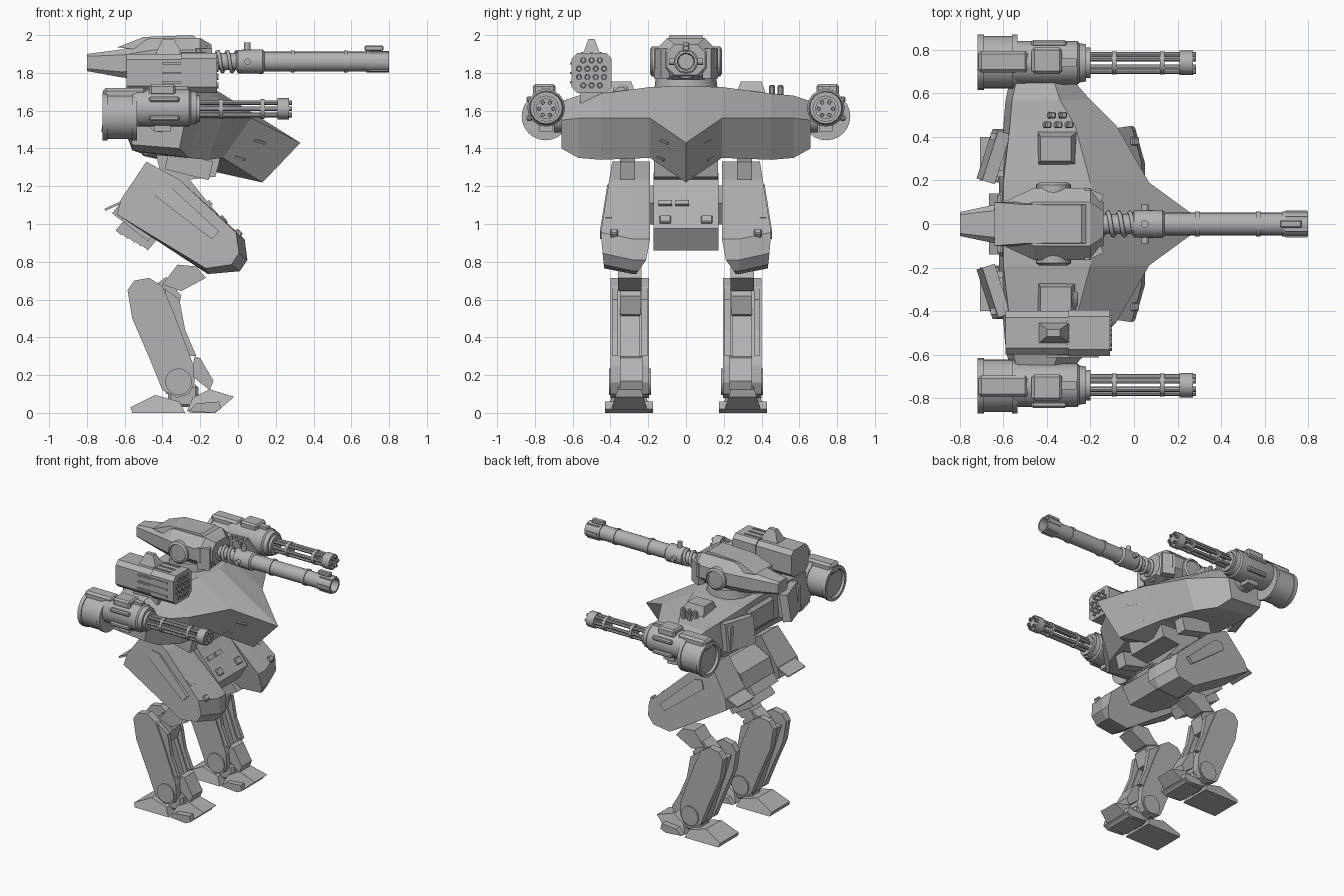
import bpy, bmesh
from math import sin, cos, pi, radians
from mathutils import Matrix, Vector

default_cube = bpy.data.objects.get("Cube")
if default_cube:
    bpy.data.objects.remove(default_cube, do_unlink=True)

armour = bpy.data.materials.new("armour_grey")
armour.use_nodes = True
GREY = (.45, .45, .45, 1)
armour.diffuse_color = GREY
armour.node_tree.nodes["Principled BSDF"].inputs["Base Color"].default_value = GREY

CENTRE, LEFT, RIGHT = {"": 1}, {"left_": 1}, {"right_": -1}
BOTH = {**LEFT, **RIGHT}


def finish(name, bm, sides, smooth=False, chamfer=0):
    """Turn a bmesh into one object per side; the right side is mirrored in y."""
    for prefix, sign in sides.items():
        part = bm.copy()
        bmesh.ops.scale(part, vec=(1, sign, 1), verts=part.verts)
        bmesh.ops.recalc_face_normals(part, faces=part.faces)
        mesh = bpy.data.meshes.new(prefix + name)
        part.to_mesh(mesh)
        part.free()
        mesh.materials.append(armour)
        obj = bpy.data.objects.new(prefix + name, mesh)
        bpy.context.collection.objects.link(obj)
        if chamfer:
            bevel = obj.modifiers.new("chamfer", "BEVEL")
            bevel.width, bevel.segments = chamfer, 1
        if smooth:
            bpy.ops.object.select_all(action="DESELECT")
            obj.select_set(True)
            bpy.context.view_layer.objects.active = obj
            bpy.ops.object.shade_smooth_by_angle(angle=radians(35))
    bm.free()


def skin(name, rings, sides=CENTRE, smooth=False, chamfer=0):
    """Join matching rings of points and cap both ends."""
    bm = bmesh.new()
    loops = [[bm.verts.new(point) for point in ring] for ring in rings]
    count = len(loops[0])
    for first, second in zip(loops, loops[1:]):
        for i in range(count):
            j = (i + 1) % count
            bm.faces.new((first[i], first[j], second[j], second[i]))
    bm.faces.new(loops[0])
    bm.faces.new(loops[-1])
    finish(name, bm, sides, smooth, chamfer)


def section(limit, profile):
    """Place a side profile (x, z) at a y that may depend on height."""
    return [(x, limit(z) if callable(limit) else limit, z) for x, z in profile]


def prism(name, profile, inner, outer, sides=CENTRE, chamfer=0):
    skin(name, [section(inner, profile), section(outer, profile)], sides, False, chamfer)


def box(name, centre, size, sides=CENTRE, tilt=0, yaw=0, chamfer=0):
    bm = bmesh.new()
    turn = Matrix.Rotation(radians(yaw), 4, "Z") @ Matrix.Rotation(radians(tilt), 4, "Y")
    matrix = Matrix.Translation(centre) @ turn @ Matrix.Diagonal((*size, 1))
    bmesh.ops.create_cube(bm, size=1, matrix=matrix)
    finish(name, bm, sides, False, chamfer)


def turned(name, profile, centre, sides=CENTRE, axis="x", segments=24):
    """Lathe a (distance, radius) profile along an axis through centre."""
    rings = []
    for along, radius in profile:
        ring = []
        for i in range(segments):
            u, v = radius * cos(2 * pi * i / segments), radius * sin(2 * pi * i / segments)
            offset = {"x": (along, u, v), "y": (u, along, v), "z": (u, v, along)}[axis]
            ring.append(Vector(centre) + Vector(offset))
        rings.append(ring)
    skin(name, rings, sides, smooth=True)


def octagon(x, y, z, wide, high, cut):
    corners = [(wide, high - cut), (wide - cut, high)]
    half = corners + [(-a, b) for a, b in reversed(corners)]
    return [(x, y + a, z + b) for a, b in half + [(-a, -b) for a, b in half]]


# Torso: a wedge nose that spreads into broad shoulders
hull = [
    section(0, [(-.5, 1.36), (-.62, 1.5), (-.6, 1.72), (-.15, 1.73), (.33, 1.43), (.13, 1.22)]),
    section(.19, [(-.5, 1.37), (-.62, 1.5), (-.6, 1.71), (-.2, 1.725), (.07, 1.56), (-.08, 1.35)]),
    section(.45, [(-.53, 1.38), (-.6, 1.5), (-.57, 1.68), (-.27, 1.69), (-.08, 1.56), (-.16, 1.34)]),
    section(.57, [(-.56, 1.39), (-.59, 1.5), (-.56, 1.67), (-.34, 1.68), (-.2, 1.56), (-.26, 1.35)]),
    section(.66, [(-.56, 1.42), (-.57, 1.5), (-.54, 1.64), (-.37, 1.65), (-.28, 1.55), (-.31, 1.4)]),
]
mirrored = [[(x, -y, z) for x, y, z in ring] for ring in reversed(hull[1:])]
skin("torso", mirrored + hull)
box("rear_vent", (-.645, .31, 1.58), (.06, .24, .2), BOTH, tilt=8, yaw=-18)
for y in (.23, .4):
    box("rear_vent_bracket", (-.58, y, 1.58), (.16, .03, .17), BOTH)
box("rear_vent_core", (-.59, .31, 1.56), (.09, .18, .14), BOTH)
box("rear_engine_block", (-.58, 0, 1.59), (.1, .3, .18), chamfer=.02)

# Slits lie flush on the nose cheeks, placed along the cheek edges
tip, across, down = Vector((.33, 0, 1.43)), Vector((-.26, .19, .13)), Vector((-.2, 0, -.21))
bulge = Vector((.05, 0, 0))
outward = down.cross(across).normalized()
for a, b in ((.6, .3), (.7, .78)):
    corners = [(a + i, b + j) for i, j in ((-.1, 0), (.1, .05), (.1, .1), (-.1, .05))]
    face = [tip + across * s + down * t + bulge * s * t for s, t in corners]
    skin("nose_slit", [[p + outward * lift for p in face] for lift in (-.012, .005)], BOTH)

# Shoulder hatches, sensor and smoke launchers
SQUARE = ((-1, -1), (1, -1), (1, 1), (-1, 1))
skin("shoulder_hatch", [
    [(-.35 + a * .095, .345 + b * .085, 1.67) for a, b in SQUARE],
    [(-.36 + a * .07, .345 + b * .055, 1.755) for a, b in SQUARE]], BOTH)
turned("shoulder_sensor", [(0, .052), (.08, .052), (.1, .035)], (-.36, .345, 1.69), RIGHT)
for x, y in ((-.38, .5), (-.33, .5), (-.4, .455), (-.35, .455), (-.3, .455)):
    box("smoke_launcher", (x, y, 1.695), (.028, .03, .08), LEFT, tilt=14, chamfer=.006)

# Turret
turned("turret_ring", [(-.03, .17), (.06, .16)], (-.37, 0, 1.72), axis="z", segments=16)
skin("turret", [octagon(x, 0, z, wide, high, cut) for x, z, wide, high, cut in (
    (-.8, 1.855, .055, .045, .012), (-.61, 1.85, .095, .075, .03),
    (-.46, 1.875, .165, .11, .065), (-.2, 1.875, .165, .11, .065), (-.14, 1.87, .1, .08, .04))])
prism("turret_roof", [(-.64, 1.935), (-.5, 1.99), (-.24, 2), (-.16, 1.94), (-.3, 1.9)],
      lambda z: -.1 + (z - 1.935) * .2, lambda z: .1 - (z - 1.935) * .2)
turned("trunnion", [(.13, .08), (.18, .08), (.19, .065), (.18, .06), (.18, .005)],
       (-.37, 0, 1.86), BOTH, axis="y")
box("turret_cheek", (-.19, .128, 1.85), (.09, .05, .16), BOTH, yaw=-24)

# Main cannon with recoil spring
turned("cannon", [(-.24, .09), (-.16, .09), (-.15, .045), (-.01, .045), (0, .062), (.13, .065),
                  (.14, .052), (.28, .052), (.28, .058), (.3, .058), (.3, .052), (.56, .052),
                  (.56, .058), (.58, .058), (.58, .052), (.68, .052), (.68, .057), (.8, .057),
                  (.8, .045), (.7, .04), (.7, .002)], (0, 0, 1.86))
box("muzzle_sight", (.72, 0, 1.93), (.1, .036, .03), chamfer=.006)
for angle in range(0, 360, 60):
    a = radians(angle)
    box("muzzle_rib", (.745, .054 * cos(a), 1.86 + .054 * sin(a)), (.1, .014, .014))
turned("cannon_knob", [(.05, .017), (.1, .017)], (.05, 0, 1.86), axis="z", segments=12)
turned("cannon_side_knob", [(.05, .017), (.09, .017)], (.05, 0, 1.86), BOTH, axis="y", segments=12)
coil = bpy.data.curves.new("recoil_spring", "CURVE")
coil.dimensions, coil.bevel_depth, coil.bevel_resolution = "3D", .011, 1
path = coil.splines.new("POLY")
path.points.add(80)
for i, point in enumerate(path.points):
    turn = i * pi / 12
    point.co = (-.17 + .0021 * i, .052 * cos(turn), 1.86 + .052 * sin(turn), 1)
coil.materials.append(armour)
bpy.context.collection.objects.link(bpy.data.objects.new("recoil_spring", coil))

# Missile pod on the right shoulder
skin("missile_pod", [octagon(x, .5, 1.8, wide, wide, .03) for x, wide in
                     ((-.59, .1), (-.3, .1), (-.3, .106), (-.11, .106))], RIGHT)
prism("pod_fin", [(-.44, 1.89), (-.4, 1.98), (-.34, 1.98), (-.29, 1.89)],
      lambda z: .45 + (z - 1.89) * .38, lambda z: .55 - (z - 1.89) * .38, RIGHT)
box("pod_mount", (-.37, .5, 1.68), (.2, .12, .08), RIGHT)
for row, count in enumerate((3, 4, 4, 3)):
    for i in range(count):
        turned("missile_tube", [(0, .017), (.008, .017), (.008, .012), (.002, .01)],
               (-.11, .5 + (i - (count - 1) / 2) * .044, 1.734 + row * .044), RIGHT, segments=10)
for i in range(3):
    box("pod_side_rib", (-.28, .607, 1.75 + i * .05), (.24, .012, .012), RIGHT)
    box("pod_top_rib", (-.24, .45 + i * .05, 1.906), (.14, .012, .01), RIGHT)

# Rotary guns
turned("ammo_drum", [(-.7, .002), (-.7, .1), (-.718, .105), (-.718, .127), (-.69, .127), (-.69, .12),
                     (-.56, .12), (-.56, .127), (-.535, .127), (-.535, .1)], (0, .743, 1.57), BOTH)
box("drum_feed", (-.6, .745, 1.68), (.23, .1, .08), BOTH, chamfer=.015)
turned("gun_receiver", [(-.56, .09), (-.53, .1), (-.26, .1), (-.25, .09), (-.22, .085)],
       (0, .74, 1.615), BOTH, segments=16)
box("receiver_cover", (-.4, .75, 1.71), (.14, .12, .06), BOTH, chamfer=.012)
box("receiver_latch", (-.3, .74, 1.715), (.07, .04, .03), BOTH)
box("receiver_foot", (-.4, .74, 1.51), (.09, .07, .04), BOTH)
for z in (1.56, 1.66):
    box("receiver_rail", (-.39, .83, z), (.16, .03, .03), BOTH, chamfer=.008)
turned("gun_arm", [(.58, .075), (.7, .075)], (-.41, 0, 1.56), BOTH, axis="y", segments=12)
for i in range(6):
    a = i * pi / 3
    turned("gun_barrel", [(-.24, .012), (.285, .012), (.285, .007), (.25, .006)],
           (0, .74 + .038 * cos(a), 1.61 + .038 * sin(a)), BOTH, segments=8)
for start, end, r in ((-.23, -.2, .07), (-.1, -.08, .053), (.12, .14, .053), (.21, .27, .056)):
    turned("barrel_clamp", [(start, r), (end, r)], (0, .74, 1.61), BOTH, segments=12)

# Waist and pelvis
prism("waist", [(-.44, 1.4), (-.08, 1.4), (-.12, 1.25), (-.4, 1.22)], -.17, .17)
box("hip_joint", (-.26, .31, 1.31), (.24, .08, .1), BOTH, tilt=14)
prism("pelvis", [(-.57, 1.2), (-.44, 1.27), (-.26, 1.24), (-.18, 1.14), (-.04, .975), (-.11, .86),
                 (-.3, .87), (-.62, 1.06)], -.172, .172)
for y in (-.11, -.02):
    box("pelvis_panel", (-.15, y, 1.11), (.03, .07, .02), tilt=50)
box("pelvis_lamp", (-.08, .11, 1.02), (.05, .06, .03), BOTH, tilt=50, chamfer=.006)
box("hip_axle", (-.36, .19, 1.1), (.16, .1, .14), BOTH, tilt=35)
box("rear_rack", (-.55, 0, 1.01), (.24, .28, .07), tilt=38)
for i in range(5):
    box("rack_tooth", (-.61 + i * .035, 0, .98 - i * .02), (.04, .26, .07), tilt=40)


# Thighs: the outer side is swept back and raised at the knee end
def thigh_side(z):
    return .452 - (max(0, z - .95) * .16 + max(0, .95 - z) * .1)


back = [(-.64, 1.05), (-.62, 1.13), (-.485, 1.33), (-.31, 1.235)]
knee = [(.035, .92), (.05, .81), (.01, .75), (-.16, .735)]
swept = [(x - .045, z + .035) for x, z in knee[:-1]] + [(-.17, .765)]
skin("thigh", [section(lambda z: .19 + max(0, .84 - z) * .7, back + knee),
               section(.28, back + knee), section(thigh_side, back + swept)], BOTH)
prism("thigh_plate", [(-.42, 1.21), (-.36, 1.2), (-.1, .96), (-.14, .92), (-.44, 1.15)],
      .3, lambda z: thigh_side(z) + .006, BOTH)
box("thigh_fin", (-.65, .3, 1.1), (.12, .2, .012), BOTH, tilt=-25)
box("thigh_lamp", (0, .38, .95), (.04, .04, .035), BOTH, tilt=40, chamfer=.006)
box("thigh_hinge", (-.12, .4, 1.04), (.05, .05, .03), BOTH, tilt=40)

# Knees and shins
prism("knee_link", [(-.4, .68), (-.32, .785), (-.22, .775), (-.17, .715), (-.3, .645)], .235, .36, BOTH)
prism("knee_strut", [(-.46, .66), (-.38, .72), (-.3, .62), (-.33, .52), (-.44, .5)], .24, .35, BOTH)
shin = [(-.585, .65), (-.55, .7), (-.47, .715), (-.4, .67), (-.34, .53), (-.235, .25), (-.23, .16),
        (-.26, .1), (-.32, .08), (-.4, .12), (-.465, .28), (-.56, .5)]
for label, inner, outer in (("inner", .195, .245), ("outer", .345, .4)):
    prism(label + "_shin_plate", shin, inner, outer, BOTH)
prism("shin_core", [(-.55, .62), (-.44, .62), (-.36, .5), (-.27, .25), (-.27, .1), (-.38, .1)], .24, .35, BOTH)
guard = [(-.39, .66), (-.31, .6), (-.28, .44), (-.22, .3), (-.3, .3)]
for label, inner, outer in (("inner", .205, .235), ("outer", .36, .39)):
    prism(label + "_shin_guard", guard, inner, outer, BOTH)
prism("ankle_flap", [(-.23, .3), (-.2, .29), (-.13, .17), (-.15, .12), (-.25, .2)], .23, .35, BOTH)
turned("ankle_disc", [(.185, .07), (.408, .07)], (-.315, 0, .165), BOTH, axis="y")

# Feet
prism("toe", [(-.27, .01), (-.24, .08), (-.15, .125), (-.02, .085), (-.12, 0), (-.25, 0)],
      lambda z: .2 + z * .3, lambda z: .4 - z * .3, BOTH)
prism("toe_flange", [(-.26, .01), (-.22, .05), (-.1, .06), (-.09, .02), (-.13, 0)], .175, .43, BOTH)
prism("heel", [(-.57, .03), (-.44, .095), (-.31, .06), (-.28, 0), (-.56, 0)],
      lambda z: .185 + z * .3, lambda z: .42 - z * .3, BOTH)
box("ankle_block", (-.29, .3, .09), (.16, .12, .12), BOTH, chamfer=.015)
